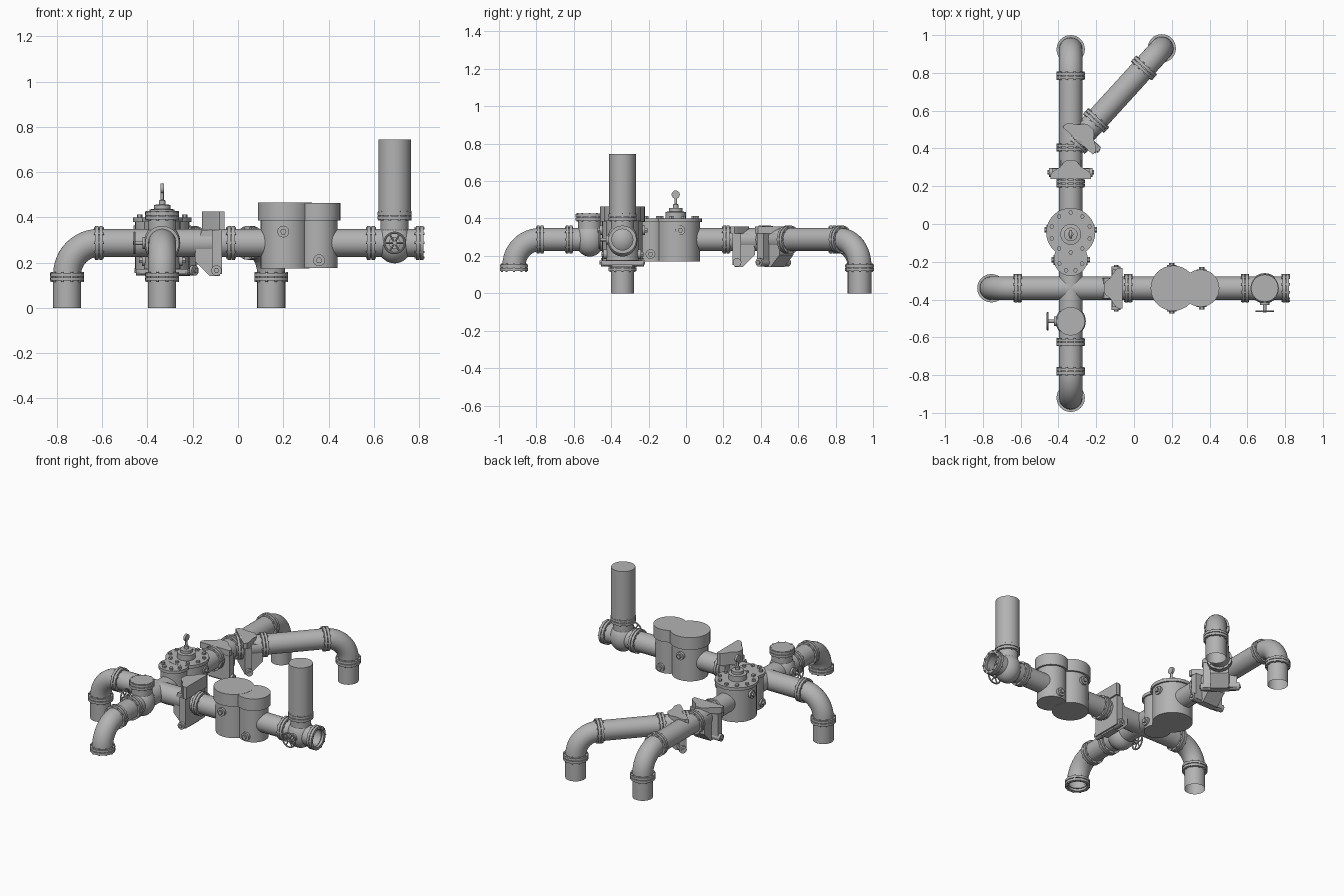
import bpy, bmesh, math
from mathutils import Matrix, Vector

if "Cube" in bpy.data.objects:
    bpy.data.objects.remove(bpy.data.objects["Cube"], do_unlink=True)

grey = bpy.data.materials.new("pipe grey")
grey.use_nodes = True
grey.diffuse_color = (0.45, 0.45, 0.45, 1)
grey.node_tree.nodes["Principled BSDF"].inputs["Base Color"].default_value = (0.45, 0.45, 0.45, 1)

X, Y, Z = Vector((1, 0, 0)), Vector((0, 1, 0)), Vector((0, 0, 1))
R = 0.062        # pipe radius
H = 0.287        # pipe axis height
BEND = 0.14      # elbow radius
CX, CY = -0.335, -0.34   # crossing of the two main runs


def finish(name, bm):
    bmesh.ops.recalc_face_normals(bm, faces=bm.faces)
    me = bpy.data.meshes.new(name)
    bm.to_mesh(me)
    bm.free()
    me.materials.append(grey)
    for p in me.polygons:
        p.use_smooth = True
    me.set_sharp_from_angle(angle=math.radians(35))
    ob = bpy.data.objects.new(name, me)
    bpy.context.collection.objects.link(ob)


def frame(origin, axis):
    return Matrix.Translation(origin) @ axis.to_track_quat('Z', 'Y').to_matrix().to_4x4()


def lathe(bm, profile, origin, axis, seg=32):
    """Revolve (radius, height) points about an axis; radius 0 closes an end."""
    m, rings = frame(Vector(origin), Vector(axis)), []
    for r, h in profile:
        n = seg if r > 0 else 1
        rings.append([bm.verts.new(m @ Vector((r * math.cos(math.tau * i / n),
                                               r * math.sin(math.tau * i / n), h))) for i in range(n)])
    for a, b in zip(rings, rings[1:]):
        for i in range(seg):
            j = (i + 1) % seg
            quad = [a[i % len(a)], a[j % len(a)], b[j % len(b)], b[i % len(b)]]
            bm.faces.new(list(dict.fromkeys(quad)))


def rod(bm, origin, axis, r, length, seg=32):
    lathe(bm, [(0, 0), (r, 0), (r, length), (0, length)], origin, axis, seg)


def solid(name, origin, axis, r, length):
    bm = bmesh.new()
    rod(bm, origin, axis, r, length)
    finish(name, bm)


def pipe(name, a, b):
    bm = bmesh.new()
    a, b = Vector(a), Vector(b)
    lathe(bm, [(R, 0), (R, (b - a).length)], a, b - a)
    finish(name, bm)


def flange(name, origin, axis):
    """Two bolted rings with a narrow groove between them."""
    bm = bmesh.new()
    o, axis = Vector(origin), Vector(axis)
    for s in (-1, 1):
        ring = [(R - 0.006, 0.002), (0.075, 0.002), (0.075, 0.017), (R - 0.006, 0.017), (R - 0.006, 0.002)]
        lathe(bm, [(r, h * s) for r, h in ring], o, axis)
    m = frame(o, axis)
    for i in range(10):
        a = math.tau * i / 10
        p = m @ Vector((0.068 * math.cos(a), 0.068 * math.sin(a), -0.022))
        rod(bm, p, axis, 0.006, 0.044, 6)
    finish(name, bm)


def elbow(name, origin, d):
    """Quarter bend from a horizontal direction to straight down."""
    bm = bmesh.new()
    o, d = Vector(origin), Vector(d)
    side, rings = Z.cross(d), []
    for k in range(13):
        t = math.pi / 2 * k / 12
        c = o + d * BEND * math.sin(t) - Z * BEND * (1 - math.cos(t))
        out = d * math.sin(t) + Z * math.cos(t)
        rings.append([bm.verts.new(c + R * (side * math.cos(math.tau * i / 32) + out * math.sin(math.tau * i / 32)))
                      for i in range(32)])
    for a, b in zip(rings, rings[1:]):
        for i in range(32):
            bm.faces.new([a[i], a[i - 1], b[i - 1], b[i]])
    finish(name, bm)


def run_end(name, start, d, leg=True):
    o = Vector(start)
    elbow(name + "_elbow", o, d)
    flange(name + "_elbow_flange", o, d)
    foot = o + Vector(d) * BEND - Z * BEND
    flange(name + "_foot_flange", foot - Z * 0.01, Z)
    if leg:
        pipe(name + "_leg", foot, (foot.x, foot.y, 0))


def prism(bm, m, pts, lo, hi, place):
    """Extrude an outline between two depths; place maps (a, b, depth) to local space."""
    ends = [[bm.verts.new(m @ Vector(place(a, b, h))) for a, b in pts] for h in (lo, hi)]
    bm.faces.new(ends[0])
    cap = bm.faces.new(ends[1])
    n = len(pts)
    for i in range(n):
        j = (i + 1) % n
        bm.faces.new([ends[0][i], ends[0][j], ends[1][j], ends[1][i]])
    return cap


def check_valve(name, origin, d, bell_low, bell_top):
    """Bell-topped plate, tapered housing and two hinge pins."""
    d = Vector(d)
    side = Z.cross(d)
    m = Matrix((d, side, Z)).transposed().to_4x4()
    m.translation = Vector(origin)
    bm = bmesh.new()
    half = [(0, 0.108), (0.022, 0.108), (0.04, 0.095), (0.065, 0.055), (0.09, 0.035), (0.1, 0.02)]
    bell = half + [(u, -v) for u, v in reversed(half)]
    prism(bm, m, bell, bell_low, bell_top, lambda a, b, h: (a, b, h))
    plate = [(0.01, 0.15), (0.055, 0.15), (0.055, bell_low), (0.01, bell_low)]
    prism(bm, m, plate, -0.1, 0.1, lambda a, b, h: (a, h, b))
    body = [(0.02, 0.14), (0.065, 0.14), (0.13, 0.205), (0.13, 0.24), (0.1, bell_low), (0.02, bell_low)]
    prism(bm, m, body, -0.055, 0.055, lambda a, b, h: (a, h, b))
    for v in (-0.085, 0.085):
        rod(bm, m @ Vector((0.035, v - 0.03, 0.165)), side, 0.023, 0.06, 20)
        rod(bm, m @ Vector((0.035, v - 0.037, 0.165)), side, 0.012, 0.074, 6)
    finish(name, bm)


def globe_valve(name, x, y, wheel_dir):
    """Round body, bolted neck and a spoked handwheel on one side."""
    c, w = Vector((x, y, H)), Vector(wheel_dir)
    bm = bmesh.new()
    bmesh.ops.create_uvsphere(bm, u_segments=32, v_segments=20, radius=0.08,
                              matrix=Matrix.Translation(c) @ Matrix.Diagonal((1, 1, 1.13, 1)))
    lathe(bm, [(R, 0), (R, 0.12)], c, Z)
    finish(name + "_body", bm)
    flange(name + "_neck_flange", c + Z * 0.12, Z)
    bm = bmesh.new()
    rod(bm, c + w * 0.06, w, 0.026, 0.028, 20)
    rod(bm, c + w * 0.08, w, 0.009, 0.048, 12)
    hub = c + w * 0.122
    rim = [(0.045 + 0.005 * math.cos(math.tau * k / 8), 0.005 * math.sin(math.tau * k / 8)) for k in range(9)]
    lathe(bm, rim, hub, w)
    m = frame(hub, w).to_3x3()
    for k in range(6):
        a = math.tau * k / 6
        rod(bm, hub, m @ Vector((math.cos(a), math.sin(a), 0)), 0.004, 0.044, 8)
    finish(name + "_handwheel", bm)


def plugs(name, centre, side, reach):
    bm = bmesh.new()
    for s in (-1, 1):
        rod(bm, centre, side * s, 0.026, reach, 20)
        rod(bm, centre, side * s, 0.014, reach + 0.012, 6)
    finish(name, bm)


# Straight runs
diag = Vector((math.cos(math.radians(47.7)), math.sin(math.radians(47.7)), 0))
fork = Vector((CX, 0.4, H))
diag_end = fork + diag * 0.576
pipe("cross_run_pipe", (-0.615, CY, H), (0.82, CY, H))
pipe("long_run_pipe", (CX, -0.78, H), (CX, 0.785, H))
pipe("branch_pipe", fork, diag_end)

# Bends and legs
run_end("left_run", (-0.615, CY, H), -X)
run_end("back_run", (CX, 0.785, H), Y)
run_end("front_run", (CX, -0.78, H), -Y, leg=False)
run_end("branch_run", diag_end, diag)

# Flanges along the runs
for x in (-0.03, 0.588, 0.803):
    flange("cross_run_flange", (x, CY, H), X)
for y in (-0.625, 0.215, 0.405):
    flange("long_run_flange", (CX, y, H), Y)
for t in (0.05, 0.2):
    flange("branch_flange", fork + diag * t, diag)

# Handwheel valves, a lid on one and an upright stack on the other
globe_valve("front_valve", CX, -0.515, -X)
solid("front_valve_lid", (CX, -0.515, 0.42), Z, 0.07, 0.007)
globe_valve("end_valve", 0.692, CY, -Y)
solid("stack", (0.692, CY, 0.42), Z, 0.072, 0.325)

# Check valves
check_valve("cross_check_valve", (-0.06, CY, 0), -X, 0.345, 0.425)
check_valve("back_check_valve", (CX, 0.238, 0), Y, 0.32, 0.358)
check_valve("branch_check_valve", (fork + diag * 0.055) * Vector((1, 1, 0)).length / math.sqrt(2) - Z * H, diag, 0.32, 0.358)

# Twin strainer chamber
for x, r, drop in ((0.208, 0.12, 0), (0.353, 0.099, 0.001)):
    solid("strainer_body", (x, CY, 0.174 + drop), Z, r - 0.012, 0.215)
    solid("strainer_cover", (x, CY, 0.385 + drop), Z, r, 0.08 - 2 * drop)
plugs("strainer_upper_plugs", Vector((0.2, CY, 0.337)), Y, 0.122)
plugs("strainer_lower_plugs", Vector((0.358, CY, 0.21)), Y, 0.1)

# Bolted control valve
for y, r, count, drop in ((-0.045, 0.13, 10, 0), (-0.185, 0.09, 8, 0.001)):
    solid("control_body", (CX, y, 0.17 + drop), Z, r - 0.01, 0.215)
    bm = bmesh.new()
    rod(bm, (CX, y, 0.38), Z, r, 0.02 - drop)
    for i in range(count):
        a = math.tau * (i + 0.5) / count
        px, py = CX + (r - 0.025) * math.cos(a), y + (r - 0.025) * math.sin(a)
        if drop == 0 or py < y + 0.02:
            rod(bm, (px, py, 0.39), Z, 0.012, 0.022, 6)
    finish("control_cover", bm)
plugs("control_upper_plugs", Vector((CX, -0.03, 0.337)), X, 0.127)
plugs("control_lower_plugs", Vector((CX, -0.19, 0.21)), X, 0.09)

# Stem and round indicator on the control valve
bm = bmesh.new()
lathe(bm, [(0.055, 0.39), (0.055, 0.435), (0.036, 0.437), (0.036, 0.455), (0.014, 0.457),
           (0.014, 0.475), (0.007, 0.478), (0.007, 0.51), (0, 0.51)], (CX, -0.055, 0), Z, 24)
rod(bm, (CX - 0.007, -0.055, 0.528), X, 0.022, 0.014, 20)
finish("control_stem", bm)
